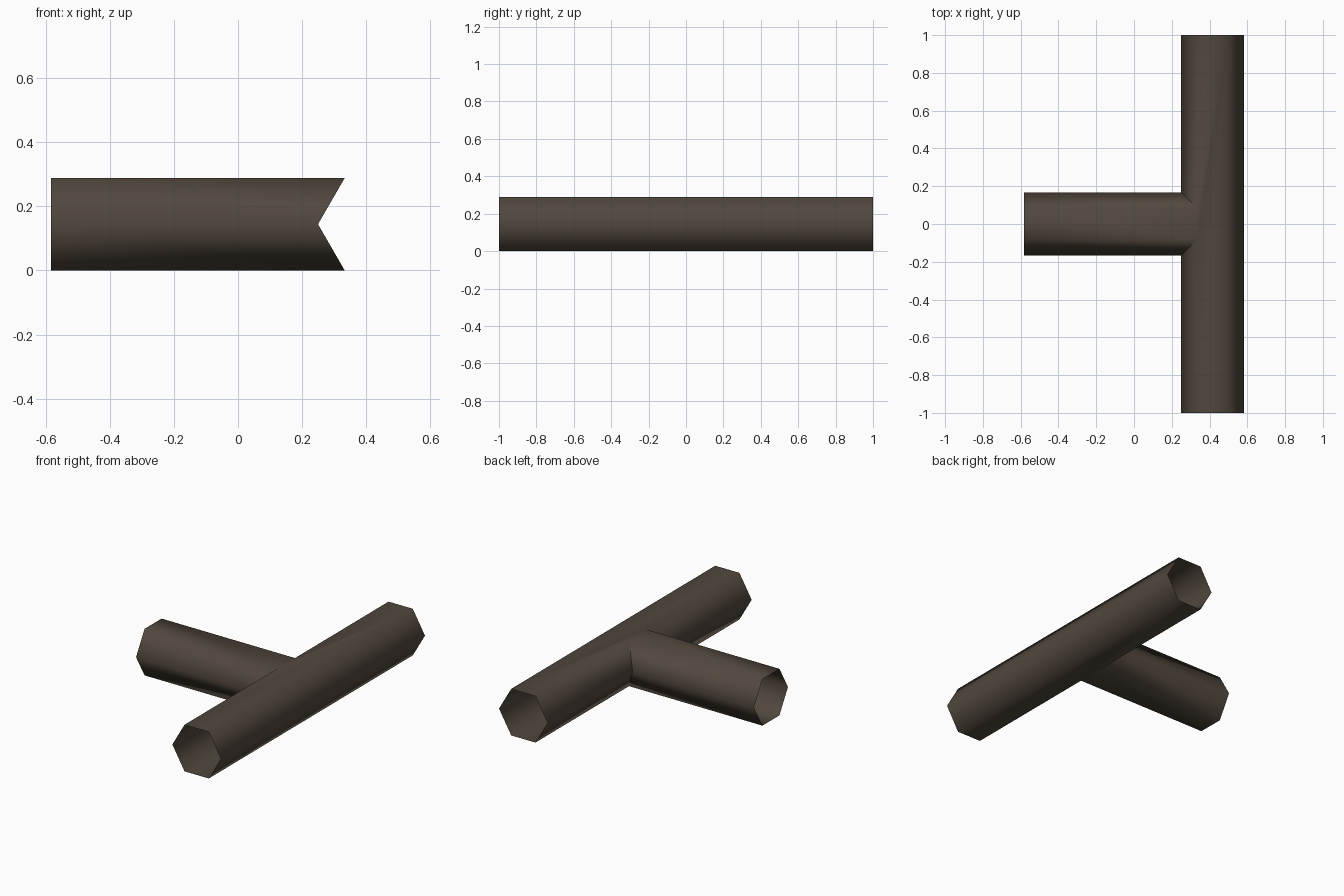
import bpy, bmesh, math

if "Cube" in bpy.data.objects:
    bpy.data.objects.remove(bpy.data.objects["Cube"])

R = 1 / 6                      # hexagon radius
H = R * math.sin(math.pi / 3)  # half height, flats on top and bottom
CX = 0.583 - R                 # axis of the long pipe
HEX = [(R * math.cos(i * math.pi / 3), H + R * math.sin(i * math.pi / 3)) for i in range(6)]

bm = bmesh.new()


def bridge(a, b):
    """Open tube wall between two matching rings."""
    for i in range(6):
        j = (i + 1) % 6
        bm.faces.new((a[i], a[j], b[j], b[i]))


# Branch pipe: open end, and a joint ring cut to the long pipe's profile
end = [bm.verts.new((-0.583, u, z)) for u, z in HEX]
joint = [bm.verts.new((CX - abs(u), u, z)) for u, z in HEX]
bridge(end, joint)

# Long pipe: open rings at both ends; index 2, 3, 4 face the branch
front = [bm.verts.new((CX + u, -1, z)) for u, z in HEX]
back = [bm.verts.new((CX + u, 1, z)) for u, z in HEX]
for i in (0, 5):
    j = (i + 1) % 6
    bm.faces.new((front[i], front[j], back[j], back[i]))

# Top and bottom flats, whose inner edge meets the joint
bm.faces.new((front[1], front[2], joint[2], joint[1], back[2], back[1]))
bm.faces.new((front[5], front[4], joint[4], joint[5], back[4], back[5]))

# Branch-side walls, split around the opening
for ring, js in ((front, (2, 3, 4)), (back, (1, 0, 5))):
    for k in (0, 1):
        bm.faces.new((ring[2 + k], ring[3 + k], joint[js[k + 1]], joint[js[k]]))

bmesh.ops.recalc_face_normals(bm, faces=bm.faces)
# Normals point outwards: check with the top flat
bm.normal_update()
top = max(bm.faces, key=lambda f: f.calc_center_median().z)
if top.normal.z < 0:
    bmesh.ops.reverse_faces(bm, faces=bm.faces)

mesh = bpy.data.meshes.new("pipe_tee")
bm.to_mesh(mesh)
bm.free()
pipe = bpy.data.objects.new("pipe_tee", mesh)
bpy.context.collection.objects.link(pipe)

# Dark brown metal
mat = bpy.data.materials.new("dark brown metal")
mat.diffuse_color = (0.082, 0.064, 0.046, 1)
mat.use_nodes = True
mat.node_tree.nodes["Principled BSDF"].inputs["Base Color"].default_value = mat.diffuse_color
mesh.materials.append(mat)

# Smooth round the hexagon, crease at the joint
bpy.context.view_layer.objects.active = pipe
pipe.select_set(True)
bpy.ops.object.shade_smooth_by_angle(angle=math.radians(68))
